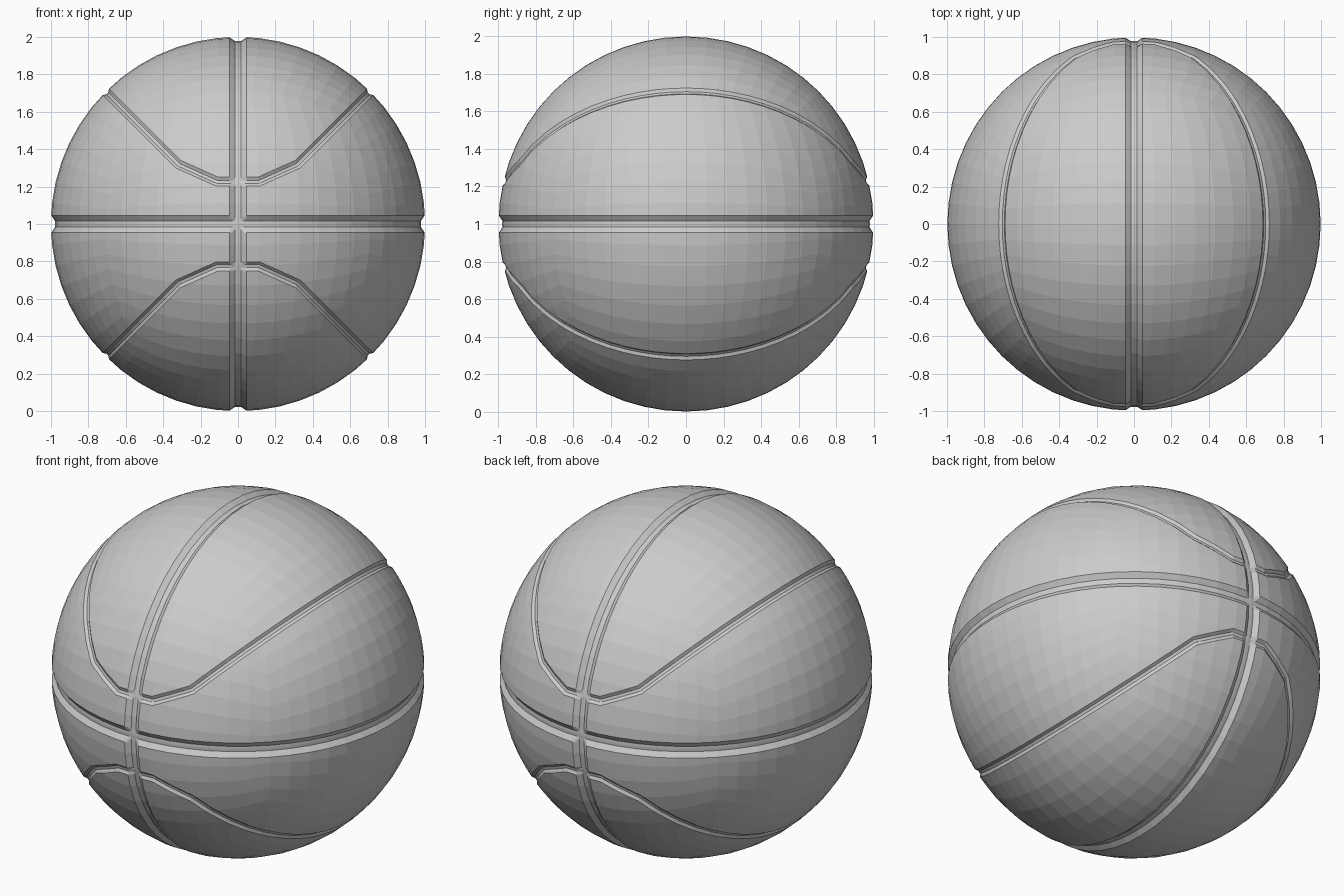
import bpy, bmesh, math
from mathutils import Vector

if "Cube" in bpy.data.objects:
    bpy.data.objects.remove(bpy.data.objects["Cube"])

N = 14                      # facets across each cube side
MAIN = (0.045, 0.016, 0.022)  # straight groove: half width, floor half width, depth
SEAM = (0.024, 0.008, 0.012)  # curved groove


def line(a, b):
    """Upward normal and offset of the x-z line through a and b."""
    n = Vector((a[1] - b[1], 0, b[0] - a[0])).normalized()
    return n, n.dot(Vector((a[0], 0, a[1])))


# Curved seam: diagonal great circle, rounded off near front and back
seam_lines = [line((0, 0), (1, 1)),
              line((0.13, 0.235), (0.32, 0.32)),
              line((0, 0.228), (1, 0.228))]


def groove(dist, spec):
    half, floor, depth = spec
    t = (half - abs(dist)) / (half - floor)
    return depth * max(0.0, min(1.0, t))


# Cube-sphere with evenly spaced facets
bm = bmesh.new()
angles = [math.radians(-45 + 90 * i / N) for i in range(N + 1)]
for axis in range(3):
    for side in (-1, 1):
        grid = []
        for a in angles:
            row = []
            for b in angles:
                p = Vector((0, 0, 0))
                p[axis] = side
                p[(axis + 1) % 3] = math.tan(a)
                p[(axis + 2) % 3] = math.tan(b)
                row.append(bm.verts.new(p.normalized()))
            grid.append(row)
        for i in range(N):
            for j in range(N):
                q = [grid[i][j], grid[i + 1][j], grid[i + 1][j + 1], grid[i][j + 1]]
                bm.faces.new(q if side > 0 else q[::-1])
bmesh.ops.remove_doubles(bm, verts=bm.verts, dist=1e-4)


def cut(n, c):
    geom = bm.verts[:] + bm.edges[:] + bm.faces[:]
    bmesh.ops.bisect_plane(bm, geom=geom, dist=1e-5, plane_co=n * c, plane_no=n)


# Edge loops for the equator and meridian grooves
for n in (Vector((1, 0, 0)), Vector((0, 0, 1))):
    for w in MAIN[:2]:
        cut(n, w)
        cut(n, -w)

# Edge loops for the curved seams, mirrored in x and z
for n, c in seam_lines:
    for sx in (-1, 1):
        for sz in (-1, 1):
            m = Vector((n.x * sx, 0, n.z * sz))
            for w in (-SEAM[0], -SEAM[1], SEAM[1], SEAM[0]):
                cut(m, c + w)

# Press the grooves in
for v in bm.verts:
    x, z = abs(v.co.x), abs(v.co.z)
    p = Vector((x, 0, z))
    seam = min(n.dot(p) - c for n, c in seam_lines)
    d = max(groove(x, MAIN), groove(z, MAIN), groove(seam, SEAM))
    v.co -= v.co.normalized() * d
    v.co.z += 1

bmesh.ops.recalc_face_normals(bm, faces=bm.faces)
mesh = bpy.data.meshes.new("ball")
bm.to_mesh(mesh)
bm.free()
ball = bpy.data.objects.new("ball", mesh)
bpy.context.collection.objects.link(ball)
